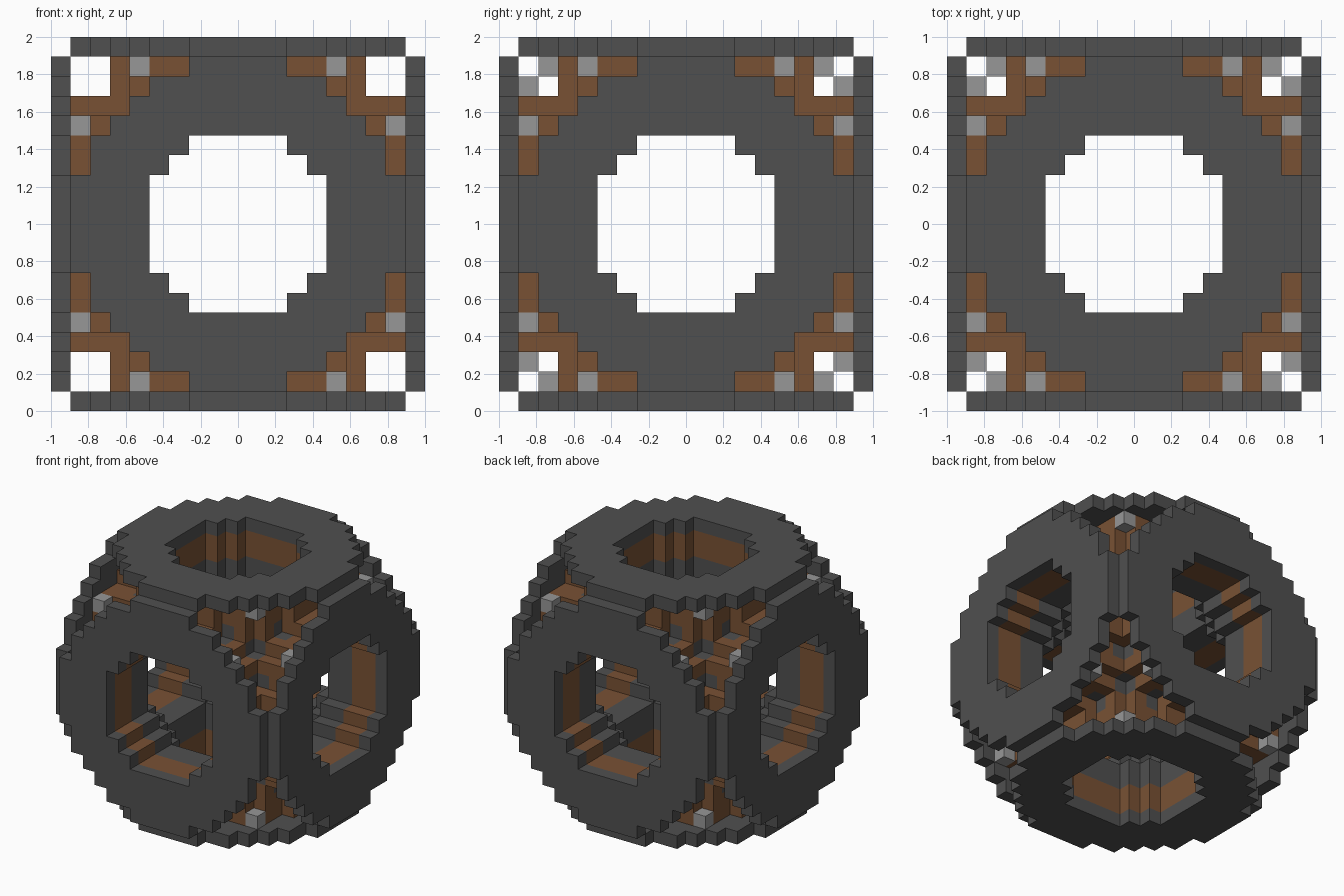
import bpy
import bmesh
from itertools import product
from mathutils import Vector

cube = bpy.data.objects.get("Cube")
if cube:
    bpy.data.objects.remove(cube, do_unlink=True)

HALF = 9                      # cells from the centre to the outer layer
CELL = 2 / (2 * HALF + 1)     # cell size
BORE, TUBE, FLANGE, CORE, CAVITY = 22, 42, 70, 71, 42   # squared radii in cells


def material(name, rgb):
    mat = bpy.data.materials.new(name)
    mat.use_nodes = True
    colour = (*rgb, 1)
    mat.diffuse_color = colour
    node = next(n for n in mat.node_tree.nodes if n.type == 'BSDF_PRINCIPLED')
    node.inputs["Base Color"].default_value = colour
    return mat


dark = material("dark_grey", (0.08, 0.08, 0.08))
brown = material("rust_brown", (0.19, 0.083, 0.034))
light = material("light_grey", (0.31, 0.31, 0.31))


def radial(p, axis):
    """Squared distance of a cell from one of the three axes."""
    return sum(c * c for i, c in enumerate(p) if i != axis)


# Bolts sit behind the flanges on a circle: four diagonal, two on the sides
def is_bolt(p):
    a = sorted(abs(c) for c in p)
    return a == [5, 5, 8] or (a == [0, 7, 8] and p[1] != 0)


SIDES = {(0, 1): "left", (0, -1): "right", (1, 1): "back",
         (1, -1): "front", (2, 1): "top", (2, -1): "bottom"}


def part_of(p):
    """Which part fills a cell, or None for empty space."""
    # Round flange on each of the six sides
    for axis in range(3):
        if abs(p[axis]) == HALF:
            if BORE < radial(p, axis) <= FLANGE:
                return SIDES[axis, 1 if p[axis] > 0 else -1] + "_flange"
    if max(abs(c) for c in p) == HALF:
        return None
    if is_bolt(p):
        return "bolts"
    # Three crossing tubes with a hollow ball where they meet
    rings = [radial(p, axis) for axis in range(3)]
    size = sum(c * c for c in p)
    if min(rings) <= BORE or min(rings) > TUBE or size <= CAVITY:
        return None
    return "core_ball" if size <= CORE else "crossing_tubes"


cells = {}
for p in product(range(-HALF, HALF + 1), repeat=3):
    part = part_of(p)
    if part:
        cells[p] = part


def build(name, mat):
    """Make the outer faces of all cells that belong to one part."""
    bm = bmesh.new()
    for p, part in cells.items():
        if part != name:
            continue
        for axis, sign in SIDES:
            normal = Vector((0, 0, 0))
            normal[axis] = sign
            if tuple(int(a + b) for a, b in zip(p, normal)) in cells:
                continue
            u, v = Vector((0, 0, 0)), Vector((0, 0, 0))
            u[(axis + 1) % 3] = 0.5
            v[(axis + 2) % 3] = 0.5 * sign
            mid = Vector(p) + normal / 2
            corners = (mid - u - v, mid + u - v, mid + u + v, mid - u + v)
            bm.faces.new([bm.verts.new(c * CELL + Vector((0, 0, 1)))
                          for c in corners])
    bmesh.ops.remove_doubles(bm, verts=bm.verts, dist=CELL / 100)
    mesh = bpy.data.meshes.new(name)
    bm.to_mesh(mesh)
    bm.free()
    mesh.materials.append(mat)
    bpy.context.collection.objects.link(bpy.data.objects.new(name, mesh))


for side in SIDES.values():
    build(side + "_flange", dark)
build("core_ball", dark)
build("crossing_tubes", brown)
build("bolts", light)
